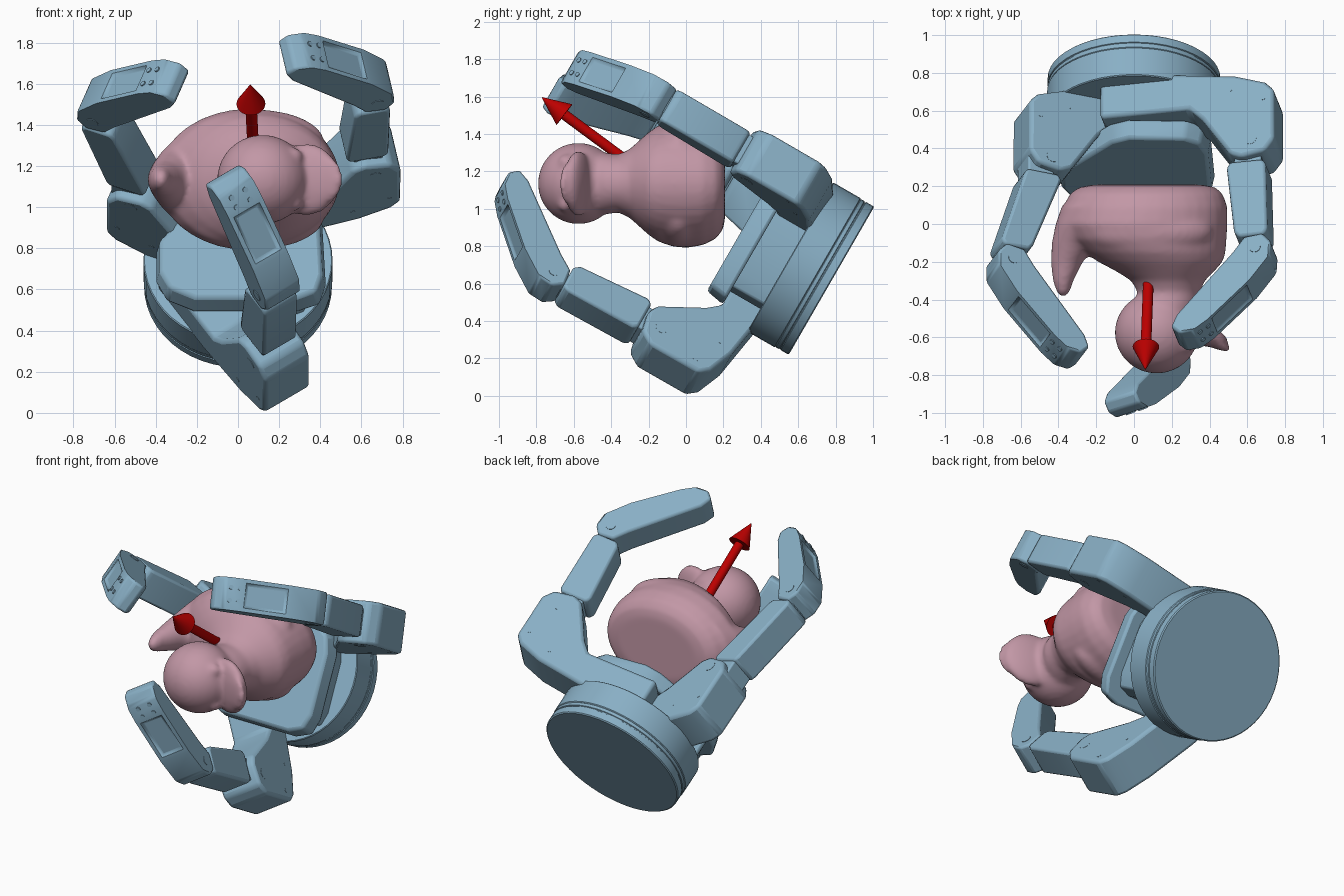
import bpy, bmesh, math
from math import radians, cos, sin, pi
from mathutils import Matrix, Vector

if "Cube" in bpy.data.objects:
    bpy.data.objects.remove(bpy.data.objects["Cube"])


def material(name, rgb):
    m = bpy.data.materials.new(name)
    m.diffuse_color = (*rgb, 1)
    m.use_nodes = True
    m.node_tree.nodes["Principled BSDF"].inputs["Base Color"].default_value = m.diffuse_color
    return m


BLUE = material("blue", (0.25, 0.43, 0.56))
PINK = material("pink", (0.54, 0.31, 0.38))
RED = material("red", (0.50, 0.0, 0.0))
# hand frame: local z points from the base disc towards the palm and grasp
HAND = Matrix.Translation((0, 0.778, 0.615)) @ Matrix.Rotation(radians(60), 4, 'X')
PANEL_VERTS = set()


def finish(name, bm, mat, matrix=Matrix(), bevel=0.0, segments=2, angle=35):
    bmesh.ops.recalc_face_normals(bm, faces=bm.faces)
    me = bpy.data.meshes.new(name)
    bm.to_mesh(me)
    bm.free()
    ob = bpy.data.objects.new(name, me)
    bpy.context.collection.objects.link(ob)
    me.materials.append(mat)
    ob.matrix_world = matrix
    if bevel:
        b = ob.modifiers.new("bevel", 'BEVEL')
        b.width, b.segments, b.limit_method = bevel, segments, 'WEIGHT'
        w = me.attributes.new("bevel_weight_edge", 'FLOAT', 'EDGE')
        faces = {}
        for p in me.polygons:
            for k in p.edge_keys:
                faces.setdefault(k, []).append(p.normal.copy())
        for e in me.edges:   # bevel sharp outline edges, not panel recesses
            n = faces[e.key]
            inner = any(v in PANEL_VERTS for v in e.vertices)
            w.data[e.index].value = 1.0 if n[0].angle(n[1]) > radians(30) and not inner else 0.0
    PANEL_VERTS.clear()
    bpy.ops.object.select_all(action='DESELECT')
    ob.select_set(True)
    bpy.context.view_layer.objects.active = ob
    bpy.ops.object.shade_smooth_by_angle(angle=radians(angle))
    return ob


def prism(name, rings, matrix, bevel, panel=None):
    """Join a front ring and a back ring into a closed solid."""
    bm = bmesh.new()
    a = [bm.verts.new(p) for p in rings[0]]
    b = [bm.verts.new(p) for p in rings[1]]
    n = len(a)
    bm.faces.new(a)
    bm.faces.new(b[::-1])
    sides = [bm.faces.new((a[i], b[i], b[(i + 1) % n], a[(i + 1) % n])) for i in range(n)]
    bmesh.ops.recalc_face_normals(bm, faces=bm.faces)
    if panel is not None:   # recessed cover panel in one side face
        f = sides[panel]
        for t in (0.034, 0.004):
            bmesh.ops.inset_region(bm, faces=[f], thickness=t)
        bmesh.ops.translate(bm, verts=f.verts, vec=-f.normal * 0.014)
        bm.verts.index_update()
        PANEL_VERTS.update(v.index for v in bm.verts if v not in a and v not in b)
    return finish(name, bm, BLUE, matrix, bevel)


def link(name, profile, width, matrix, bevel, panel=None):
    h = width / 2
    return prism(name, [[(r, s, t) for r, t in profile] for s in (-h, h)], matrix, bevel, panel)


def plate(name, outline, z0, z1, s0, s1, matrix, bevel):
    return prism(name, [[(x * s, y * s, z) for x, y in outline] for z, s in ((z0, s0), (z1, s1))], matrix, bevel)


def rod(name, p0, p1, r0, r1, mat, matrix=Matrix(), sides=24):
    p0, p1 = Vector(p0), Vector(p1)
    d = p1 - p0
    bm = bmesh.new()
    bmesh.ops.create_cone(bm, cap_ends=True, segments=sides, radius1=r0, radius2=r1, depth=d.length,
                          matrix=Matrix.Translation((p0 + p1) / 2) @ d.to_track_quat('Z', 'Y').to_matrix().to_4x4())
    return finish(name, bm, mat, matrix)


def add_rings(bm, rings):
    verts = [[bm.verts.new(p) for p in ring] for ring in rings]
    n = len(verts[0])
    for a, b in zip(verts, verts[1:]):
        for i in range(n):
            j = (i + 1) % n
            bm.faces.new((a[i], a[j], b[j], b[i]))
    bm.faces.new(verts[0][::-1])
    bm.faces.new(verts[-1])


def circle(n):
    return [(cos(2 * pi * i / n), sin(2 * pi * i / n)) for i in range(n)]


# base disc with groove lines near the rear
disc = [(0.45, 0), (0.457, 0.006), (0.457, 0.05), (0.452, 0.053), (0.452, 0.058), (0.457, 0.061),
        (0.457, 0.08), (0.454, 0.083), (0.46, 0.088), (0.46, 0.25), (0.455, 0.255)]
bm = bmesh.new()
add_rings(bm, [[(r * c, r * s, z) for c, s in circle(48)] for r, z in disc])
finish("base_disc", bm, BLUE, HAND)

# palm plate with sloped rim, and the body carrying it
palm = [(-.40, -.24), (-.35, -.34), (-.22, -.40), (.3, -.40), (.40, -.36), (.43, -.26), (.41, .14),
        (.37, .25), (.28, .31), (-.03, .32), (-.13, .27), (-.40, -.06)]
plate("palm", palm, 0.44, 0.55, 1, 0.95, HAND, 0.018)
plate("palm_body", palm, 0.2, 0.45, .8, .8, HAND, 0.01)


# three identical curled fingers: direction angle, side offset, knuckle and link insets, depth shift
def finger(tag, angle, side, kn, k, drop, lean):
    m = HAND @ Matrix.Rotation(radians(angle), 4, 'Z') @ Matrix.Translation((0, side, 0))
    knuckle = [(-.1, .22), (.3, .22), (.63, .265), (.79, .32), (.838, .37), (.84, .67), (.79, .74),
               (.66, .765), (.60, .74), (.45, .51), (.38, .44), (-.1, .44)]
    link(tag + "_knuckle", [(r - kn, t - drop) for r, t in knuckle], 0.265, m, 0.02)
    prox = [(.565 - k, .80 - drop), (.585 - k, .77 - drop), (.76 - k, .77 - drop), (.775 - k, .80 - drop),
            (.785, 1.20), (.765, 1.23), (.63, 1.23), (.605, 1.20)]
    link(tag + "_inner_link", prox, 0.195, m, 0.015)
    link(tag + "_base_tang", [(.61 - k, .64), (.75 - k, .64), (.75 - k, .82), (.60 - k, .82)], 0.17, m, 0.01)
    link(tag + "_joint_tang", [(.66, 1.18), (.76, 1.18), (.77, 1.3), (.66, 1.32)], 0.11, m, 0.01)
    tip = [(.805, 1.28), (.80, 1.36), (.69, 1.505), (.465, 1.72), (.38, 1.78), (.31, 1.785), (.265, 1.74),
           (.295, 1.67), (.60, 1.32), (.66, 1.235), (.76, 1.225)]
    tip_frame = m @ Matrix.Translation((.72, 0, 1.3)) @ Matrix.Rotation(radians(lean), 4, 'Y') \
        @ Matrix.Translation((-.72, 0, -1.3))
    link(tag + "_outer_link", tip, 0.2, tip_frame, 0.022, panel=2)
    # joint pins and screws
    for name, r, t, half, rad in (("tip_pin", .72, 1.31, .103, .03), ("base_pin", .71 - kn, .66, .134, .035),
                                  ("screw_a", .78 - kn, .42, .134, .013), ("screw_b", .60 - kn, .35, .134, .013)):
        rod(f"{tag}_{name}", (r, -half, t), (r, half, t), rad, rad, BLUE, m, 16)
    for s in (-.04, .04):
        for d in (0, .055):
            p = Vector((.455 - d * .8, s, 1.725 + d * .58))
            rod(f"{tag}_tip_screw", p - Vector((.03, 0, .035)), p + Vector((.004, 0, .005)), .014, .014, BLUE,
                tip_frame, 12)


finger("right_finger", 11.5, 0.23, 0.01, 0, 0, 0)
finger("lower_finger", -56, -0.275, 0, 0, 0, 0)
finger("left_finger", 159, 0, 0.2, 0.12, 0.03, 3)

# toy duck, upright axis along -y and beak towards +x
ZC = 1.135


def add_loft(bm, sections):
    add_rings(bm, [[(cx + rx * c, y, ZC + rz * s) for c, s in circle(36)] for y, cx, rx, rz in sections])


def add_ball(bm, centre, radii, turn=0):
    bmesh.ops.create_uvsphere(bm, u_segments=32, v_segments=20, radius=1, matrix=Matrix.Translation(centre)
                              @ Matrix.Rotation(radians(turn), 4, 'Z') @ Matrix.Diagonal((*radii, 1)))


bm = bmesh.new()
# body and neck
add_loft(bm, [(.208, .07, .29, .20), (.195, .07, .36, .25), (.16, .065, .405, .295), (.09, .06, .435, .33),
              (0, .05, .445, .345), (-.08, .07, .42, .335), (-.15, .11, .375, .31), (-.20, .14, .33, .275),
              (-.25, .165, .26, .23), (-.30, .18, .195, .185), (-.36, .185, .165, .155), (-.43, .17, .17, .165),
              (-.5, .13, .18, .18)])
# tail
add_loft(bm, [(.1, -.18, .20, .24), (0, -.25, .165, .20), (-.1, -.315, .12, .135), (-.2, -.355, .085, .09),
              (-.3, -.375, .055, .065), (-.36, -.375, .035, .045), (-.385, -.375, .012, .02)])
# wings
for s in (-1, 1):
    add_ball(bm, (.08, -.04, ZC + s * .18), (.34, .14, .16))
# head, beak and eyes
add_ball(bm, (.12, -.575, ZC), (.222, .217, .217))
add_ball(bm, (.33, -.575, ZC), (.175, .06, .175), -18)
add_ball(bm, (.41, -.62, ZC), (.11, .03, .12), -25)
for s in (-1, 1):
    add_ball(bm, (.27, -.64, ZC + s * .11), (.045, .045, .045))
duck = finish("toy_duck", bm, PINK, angle=180)
rm = duck.modifiers.new("merge", 'REMESH')
rm.mode, rm.voxel_size, rm.use_smooth_shade = 'VOXEL', 0.014, True
sm = duck.modifiers.new("soften", 'SMOOTH')
sm.factor, sm.iterations = 0.5, 10

# direction arrow
neck, point = Vector((.063, -.65, 1.503)), Vector((.06, -.77, 1.595))
rod("arrow_shaft", (.08, -.2, 1.17), neck, .028, .028, RED)
rod("arrow_head", neck, point, .07, .002, RED, sides=32)
